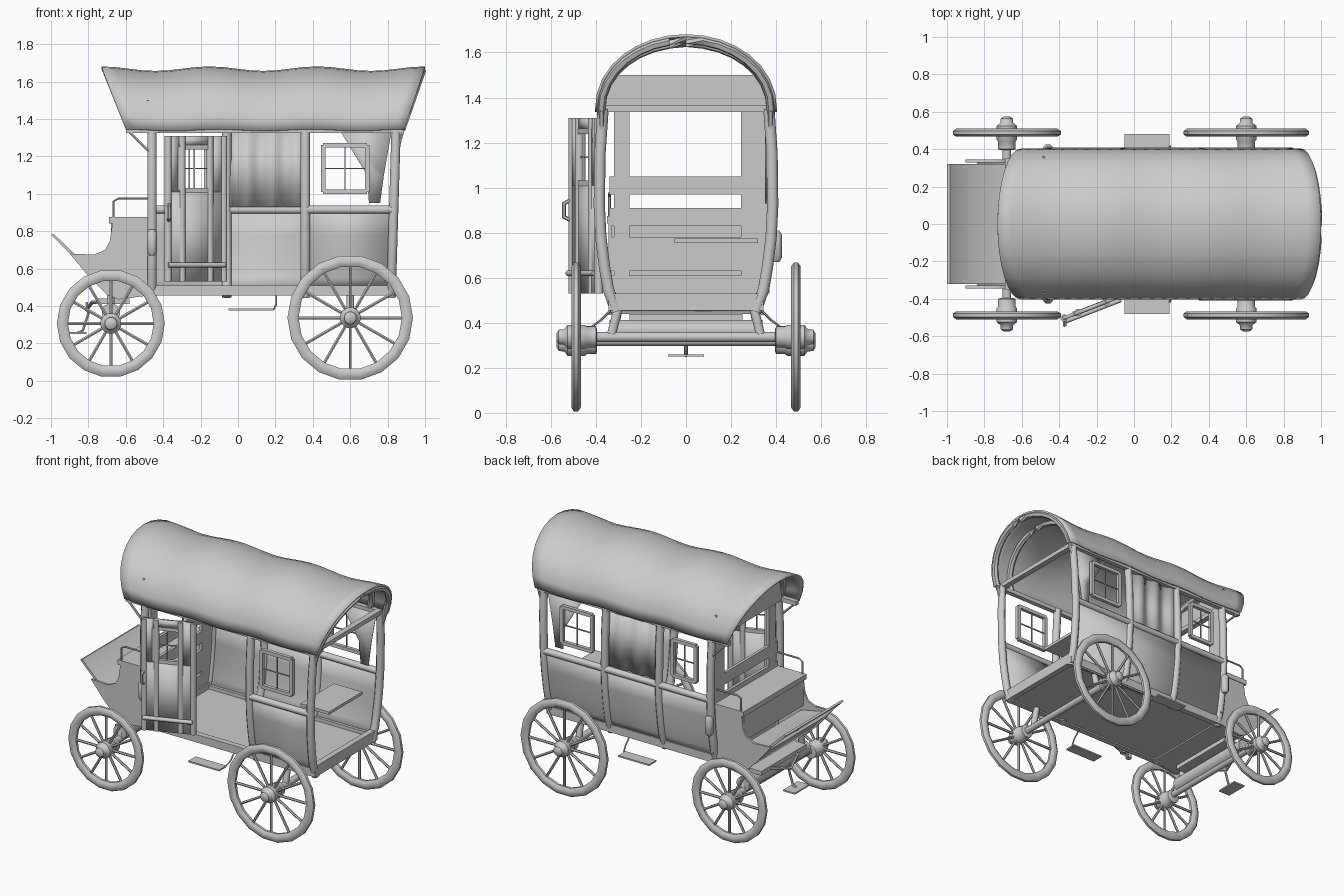
import bpy, bmesh, math
from mathutils import Vector, Matrix

if "Cube" in bpy.data.objects:
    bpy.data.objects.remove(bpy.data.objects["Cube"])

grey = bpy.data.materials.new("plain_grey")
grey.diffuse_color = (0.6, 0.6, 0.6, 1)
grey.use_nodes = True
grey.node_tree.nodes["Principled BSDF"].inputs["Base Color"].default_value = grey.diffuse_color


def add(name, bm, smooth=True):
    bmesh.ops.recalc_face_normals(bm, faces=bm.faces)
    me = bpy.data.meshes.new(name)
    bm.to_mesh(me)
    bm.free()
    me.materials.append(grey)
    ob = bpy.data.objects.new(name, me)
    bpy.context.collection.objects.link(ob)
    if smooth:
        bpy.ops.object.select_all(action='DESELECT')
        ob.select_set(True)
        bpy.context.view_layer.objects.active = ob
        bpy.ops.object.shade_smooth_by_angle(angle=math.radians(50))
    return ob


def box(name, x0, x1, y0, y1, z0, z1):
    bm = bmesh.new()
    m = Matrix.Translation(((x0 + x1) / 2, (y0 + y1) / 2, (z0 + z1) / 2)) @ Matrix.Diagonal((x1 - x0, y1 - y0, z1 - z0, 1))
    bmesh.ops.create_cube(bm, size=1, matrix=m)
    return add(name, bm, False)


def sweep(bm, pts, r, n=8, closed=False):
    # round bar along a path; r may be one radius or one per point
    pts = [Vector(p) for p in pts]
    rings, c = [], len(pts)
    rad = r if isinstance(r, (list, tuple)) else [r] * c
    for i, p in enumerate(pts):
        a = pts[i - 1] if i or closed else p
        b = pts[(i + 1) % c] if i < c - 1 or closed else p
        t = (b - a).normalized()
        u = t.cross(Vector((0, 1, 0)))
        if u.length < 0.1:
            u = t.cross(Vector((1, 0, 0)))
        u.normalize()
        v = t.cross(u)
        angs = [2 * math.pi * (k + 0.5) / n for k in range(n)]
        rings.append([bm.verts.new(p + rad[i] * (u * math.cos(q) + v * math.sin(q))) for q in angs])
    for i in range(c if closed else c - 1):
        A, B = rings[i], rings[(i + 1) % c]
        for k in range(n):
            bm.faces.new((A[k], A[(k + 1) % n], B[(k + 1) % n], B[k]))
    if not closed:
        bm.faces.new(rings[0])
        bm.faces.new(rings[-1])


def tube(name, pts, r, n=8):
    bm = bmesh.new()
    sweep(bm, pts, r, n)
    return add(name, bm)


def prism(name, prof, y0, y1):
    # x-z outline extruded across y
    bm = bmesh.new()
    a = [bm.verts.new((x, y0, z)) for x, z in prof]
    b = [bm.verts.new((x, y1, z)) for x, z in prof]
    bm.faces.new(a)
    bm.faces.new(b)
    for i in range(len(a)):
        j = (i + 1) % len(a)
        bm.faces.new((a[i], a[j], b[j], b[i]))
    return add(name, bm)


def sheet(name, rows, thick):
    # thick sheet through rows of points
    bm = bmesh.new()
    g = [[bm.verts.new(p) for p in row] for row in rows]
    for r0, r1 in zip(g, g[1:]):
        for i in range(len(r0) - 1):
            bm.faces.new((r0[i], r0[i + 1], r1[i + 1], r1[i]))
    ob = add(name, bm)
    m = ob.modifiers.new("thickness", 'SOLIDIFY')
    m.thickness, m.offset = thick, 0
    return ob


# canvas roof: flared arch with a gentle sag between hoops
def roof_pt(s, a, d=0):
    h = math.sin(a) ** 0.95 if 0 < a < math.pi else 0
    x0, x1 = -0.60 - 0.13 * h, 0.89 + 0.11 * h
    sag = 0.012 * math.cos(6 * math.pi * s) - 0.012
    return (x0 + (x1 - x0) * s, (0.398 - d) * math.cos(a), 1.345 + (0.33 - d) * h + sag * (0.4 + 0.6 * h))


angs = [math.pi * k / 16 for k in range(17)]
sheet("canvas_roof", [[roof_pt(i / 24, a) for a in angs] for i in range(25)], 0.012)
for s in (0.09, 0.91, 0.992):
    tube("roof_hoop", [roof_pt(s, a, 0.02) for a in angs], 0.02, 6)
for x in (-0.47, 0.84):
    box("roof_cross_bar", x - 0.02, x + 0.02, -0.37, 0.37, 1.335, 1.365)
box("front_header", -0.49, -0.475, -0.36, 0.36, 1.36, 1.5)

# floor and end sills
box("floor", -0.46, 0.82, -0.31, 0.31, 0.465, 0.485)
for x in (-0.46, 0.82):
    box("end_sill", x - 0.02, x + 0.02, -0.32, 0.32, 0.455, 0.53)

# bulging side profile: y as a function of z
WALL = [(0.48, 0.32), (0.55, 0.345), (0.65, 0.362), (0.78, 0.378), (0.92, 0.385)]
POST = [(0.45, 0.31)] + WALL + [(1.15, 0.382), (1.35, 0.368)]
for sgn in (1, -1):
    box("sill", -0.46, 0.84, sgn * 0.325 - 0.02, sgn * 0.325 + 0.02, 0.455, 0.51)
    box("top_rail", -0.6, 0.88, sgn * 0.375 - 0.016, sgn * 0.375 + 0.016, 1.325, 1.355)
    x0 = -0.46 if sgn > 0 else 0.35
    sheet("side_panel", [[(x, sgn * y, z) for z, y in WALL] for x in (x0, 0.82)], 0.012)
    tube("waist_rail", [(x0, sgn * 0.388, 0.915), (0.83, sgn * 0.388, 0.915)], 0.023)
    for x in (-0.46, -0.06, 0.36, 0.82):
        if sgn < 0 and x == -0.06:
            continue
        tube("post", [(x + (0.03 * (z - 0.5) if x > 0.8 else 0), sgn * y, z) for z, y in POST], 0.027)
    # inner corner boards beside the front opening
    a, b = (0.245, 0.37) if sgn > 0 else (-0.32, -0.25)
    box("front_corner_board", -0.47, -0.45, a, b, 0.53, 1.34)
    tube("roof_brace", [(-0.58, sgn * 0.385, 1.33), (-0.47, sgn * 0.385, 1.22)], 0.008, 6)
    tube("rear_roof_brace", [(0.88, sgn * 0.375, 1.34), (0.84, sgn * 0.375, 1.2)], 0.012, 6)


# framed window along a slanted or straight line in plan
def window(p, q, z0, z1):
    bm = bmesh.new()
    P = lambda f, z: (p[0] + (q[0] - p[0]) * f, p[1] + (q[1] - p[1]) * f, z)
    zm = (z0 + z1) / 2
    for f in (0, 1):
        sweep(bm, [P(f, z0), P(f, z1)], 0.017, 4)
    for z in (z0, z1):
        sweep(bm, [P(0, z), P(1, z)], 0.017, 4)
    sweep(bm, [P(0.5, z0), P(0.5, z1)], 0.005, 4)
    sweep(bm, [P(0, zm), P(1, zm)], 0.005, 4)
    add("window_frame", bm, False)


window((0.455, -0.385), (0.69, -0.385), 1.01, 1.26)
window((0.455, 0.385), (0.69, 0.385), 1.01, 1.26)
window((-0.35, 0.385), (-0.17, 0.385), 1.01, 1.26)

# drapes: wavy cloth in the middle bay, tied cloth in the rear bay
sheet("curtain", [[(-0.05 + 0.4 * i / 24, 0.365 + 0.012 * math.sin(i * math.pi / 4), z) for z in (0.93, 1.33)] for i in range(25)], 0.006)
sheet("tied_curtain", [[(0.55, 0.36, 1.33), (0.82, 0.36, 1.33)], [(0.69, 0.36, 1.1), (0.78, 0.36, 1.1)], [(0.70, 0.36, 0.95), (0.76, 0.36, 0.95)]], 0.006)

# open door swung out on the near side
H, E = Vector((-0.07, -0.385, 0)), Vector((-0.38, -0.505, 0))
D = lambda f, z: H + (E - H) * f + Vector((0, 0, z))
for f0, f1, z0, z1 in ((0, 1, 0.53, 1.01), (0, 0.26, 1.01, 1.31), (0.8, 1, 1.01, 1.31), (0.2, 0.85, 1.26, 1.31)):
    sheet("door_panel", [[D(f0, z0), D(f0, z1)], [D(f1, z0), D(f1, z1)]], 0.02)
window(D(0.26, 0), D(0.8, 0), 1.02, 1.25)
for f in (0.02, 0.26, 0.74, 0.98):
    tube("door_batten", [D(f, 0.53), D(f, 1.31)], 0.02)
tube("door_lower_rail", [D(0, 0.62) + Vector((0, -0.02, 0)), D(0.98, 0.62) + Vector((0, -0.02, 0))], 0.014)
tube("door_handle", [D(0.97, z) + Vector((0, y, 0)) for y, z in ((0, 0.85), (-0.04, 0.87), (-0.04, 0.93), (0, 0.95))], 0.01, 6)

# driver's box, seat and footboard
CHEEK = [(-0.45, 0.46), (-0.45, 0.85), (-0.67, 0.85), (-0.685, 0.75), (-0.71, 0.70), (-0.77, 0.675), (-0.90, 0.68), (-0.80, 0.56), (-0.70, 0.46), (-0.64, 0.435)]
for sgn in (1, -1):
    prism("box_cheek", CHEEK, sgn * 0.33, sgn * 0.345)
    tube("seat_arm_rail", [(-0.665, sgn * 0.34, 0.87), (-0.665, sgn * 0.34, 0.96), (-0.64, sgn * 0.34, 0.975), (-0.48, sgn * 0.34, 0.975)], 0.006, 6)
    tube("lamp", [(-0.46, sgn * 0.40, z) for z in (0.67, 0.69, 0.79, 0.81)], [0.015, 0.028, 0.028, 0.015])
box("driver_seat", -0.69, -0.45, -0.35, 0.35, 0.84, 0.875)
box("seat_riser", -0.68, -0.66, -0.33, 0.33, 0.66, 0.84)
prism("footboard", [(-1.0, 0.78), (-0.985, 0.785), (-0.865, 0.67), (-0.67, 0.63), (-0.67, 0.61), (-0.84, 0.62)], -0.32, 0.32)
prism("box_underside", [(-0.84, 0.62), (-0.70, 0.47), (-0.64, 0.44), (-0.45, 0.46), (-0.45, 0.475), (-0.64, 0.46), (-0.69, 0.485), (-0.83, 0.63)], -0.33, 0.33)
for z0, z1 in ((0.53, 0.61), (0.63, 0.78), (0.83, 0.91), (0.97, 1.05)):
    box("front_wall_board", -0.47, -0.45, -0.34, 0.34, z0, z1)
box("rear_bench", 0.52, 0.74, -0.05, 0.32, 0.755, 0.775)


# spoked wheel with a slightly flattened rim and a stepped, bulging hub
def wheel(x, z, r, sgn):
    bm = bmesh.new()
    y = sgn * 0.488
    ring = lambda rr, k, n: (x + rr * math.cos(2 * math.pi * k / n), y, z + rr * math.sin(2 * math.pi * k / n))
    sweep(bm, [ring(r - 0.031, k, 18) for k in range(18)], 0.032, 8, True)
    for v in bm.verts:
        v.co.y = y + (v.co.y - y) * 0.72
    for k in range(12):
        sweep(bm, [ring(0.03, k, 12), ring(r - 0.03, k, 12)], 0.009, 6)
    prof = ((0.395, 0.035), (0.40, 0.048), (0.44, 0.048), (0.45, 0.056), (0.525, 0.056), (0.54, 0.036), (0.565, 0.033), (0.575, 0.015))
    sweep(bm, [(x, sgn * p[0], z) for p in prof], [p[1] for p in prof], 12)
    add("wheel", bm)


for sgn in (1, -1):
    wheel(-0.68, 0.307, 0.29, sgn)
    wheel(0.60, 0.337, 0.337, sgn)
    # body struts and side steps
    for x, z in ((-0.68, 0.33), (0.60, 0.35)):
        tube("body_strut", [(x, sgn * 0.33, z), (x, sgn * 0.30, 0.47)], 0.022)
    box("side_step", -0.05, 0.19, sgn * 0.44 - 0.04, sgn * 0.44 + 0.04, 0.376, 0.386)
    tube("step_hanger", [(0.19, sgn * 0.42, 0.381), (0.205, sgn * 0.38, 0.41), (0.205, sgn * 0.32, 0.47)], 0.005, 6)
    tube("front_step_arm", [(-0.68, sgn * 0.2, 0.42), (-0.78, sgn * 0.12, 0.42), (-0.81, 0, 0.38)], 0.01, 6)

# axles, bolster and front step
tube("front_axle", [(-0.68, -0.43, 0.32), (-0.68, 0.43, 0.32)], 0.024)
tube("front_bolster", [(-0.68, -0.34, 0.365), (-0.68, 0.34, 0.365)], 0.05, 12)
tube("rear_axle", [(0.60, -0.43, 0.337), (0.60, 0.43, 0.337)], 0.024)
box("front_bolster_plate", -0.76, -0.58, -0.25, 0.25, 0.41, 0.44)
box("front_step", -0.90, -0.81, -0.08, 0.08, 0.25, 0.26)
tube("front_step_hanger", [(-0.81, 0, 0.42), (-0.80, 0, 0.36), (-0.83, 0, 0.27), (-0.86, 0, 0.255)], 0.008, 6)
